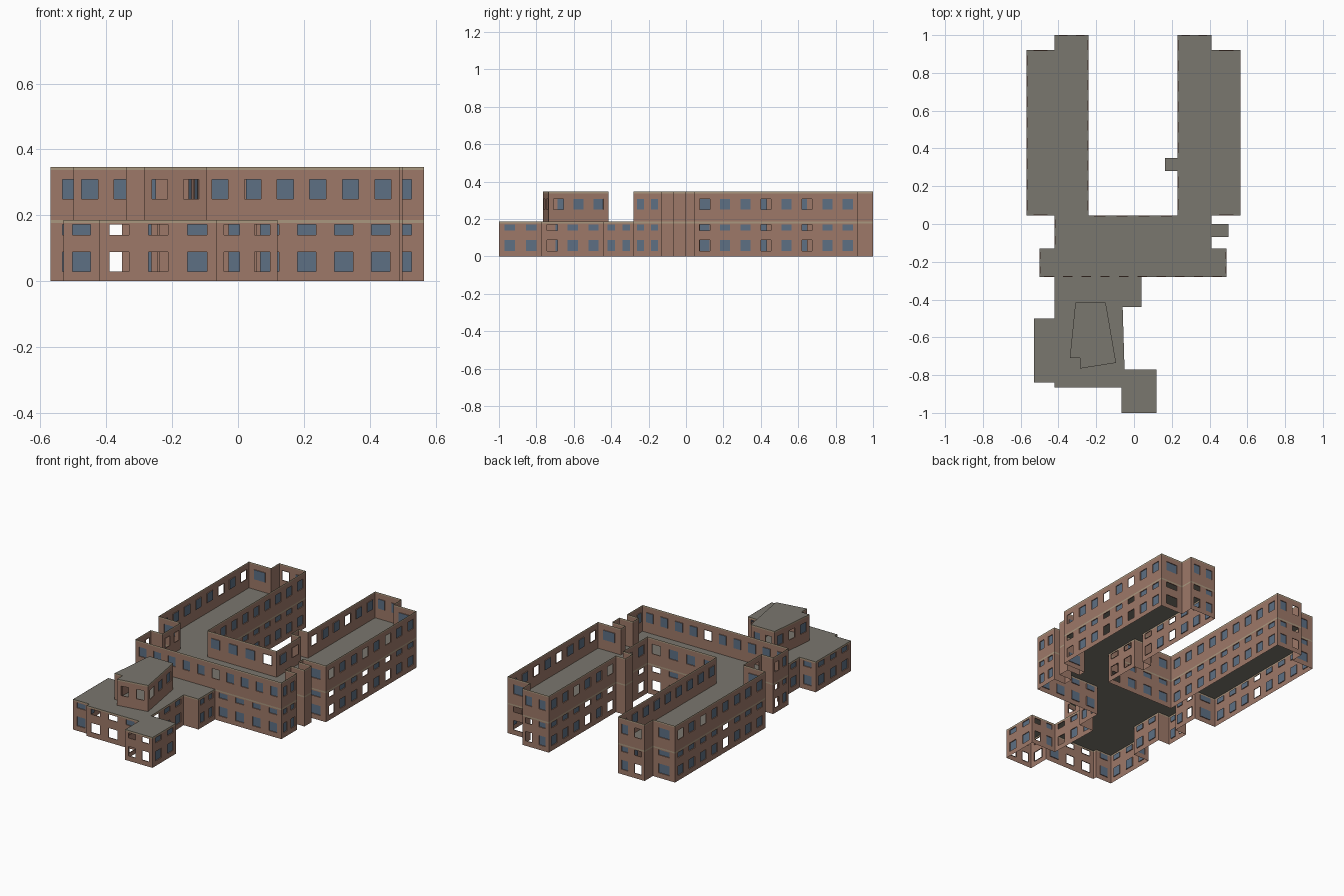
import bpy
import bmesh
import random
from mathutils import Vector

random.seed(4)
if "Cube" in bpy.data.objects:
    bpy.data.objects.remove(bpy.data.objects["Cube"])


def make_material(name, color):
    mat = bpy.data.materials.new(name)
    mat.use_nodes = True
    mat.diffuse_color = (*color, 1)
    mat.node_tree.nodes["Principled BSDF"].inputs["Base Color"].default_value = (*color, 1)
    return mat


BRICK, TRIM, GLASS, ROOF = range(4)
materials = [
    make_material("brick", (0.34, 0.19, 0.14)),
    make_material("tan trim", (0.40, 0.31, 0.21)),
    make_material("blue glass", (0.11, 0.16, 0.23)),
    make_material("grey roof", (0.195, 0.184, 0.156)),
]

# Building footprint, counter-clockwise from the front annex
outline = [
    (-.53, -.84), (-.42, -.84), (-.42, -.865), (-.065, -.865), (-.065, -1), (.12, -1),
    (.12, -.77), (-.05, -.77), (-.06, -.44), (.04, -.44), (.04, -.28), (.49, -.28),
    (.49, -.13), (.41, -.13), (.41, -.07), (.5, -.07), (.5, 0), (.41, 0),
    (.41, .045), (.565, .045), (.565, .92), (.41, .92), (.41, 1), (.23, 1),
    (.23, .35), (.165, .35), (.165, .28), (.23, .28), (.23, .045), (-.24, .045),
    (-.24, 1), (-.42, 1), (-.42, .92), (-.57, .92), (-.57, .045), (-.42, .045),
    (-.42, -.13), (-.5, -.13), (-.5, -.28), (-.42, -.28), (-.42, -.5), (-.53, -.5),
]
upper_outline = outline[11:39]
penthouse_outline = [(-.285, -.765), (-.095, -.735), (-.15, -.415),
                     (-.31, -.415), (-.34, -.71), (-.285, -.71)]

# Window counts that differ from the spacing rule, and open windows,
# both listed by the corner where the wall starts
window_counts = {(-.5, -.28): 10, (.49, -.28): 2, (-.5, -.13): 2}
open_windows = {(-.065, -1): (0, 1), (-.42, -.865): (0, 1), (-.05, -.77): (0,),
                (.565, .045): (0, 3, 5), (-.5, -.28): (5,),
                (-.285, -.765): (0, 1), (-.095, -.735): (0,)}

# Each storey: rows of (bottom, top, kind)
LOWER_ROWS = [(0, .03, "wall"), (.03, .088, "window"), (.088, .14, "wall"),
              (.14, .172, "window"), (.172, .177, "wall"), (.177, .186, "trim")]
UPPER_ROWS = [(.186, .25, "wall"), (.25, .308, "window"),
              (.308, .337, "wall"), (.337, .346, "trim")]
RECESS = 0.005


def finish(bm, name):
    bmesh.ops.remove_doubles(bm, verts=bm.verts, dist=0.0001)
    mesh = bpy.data.meshes.new(name)
    bm.to_mesh(mesh)
    bm.free()
    for mat in materials:
        mesh.materials.append(mat)
    obj = bpy.data.objects.new(name, mesh)
    bpy.context.collection.objects.link(obj)
    return obj


def add_face(bm, points, material):
    bm.faces.new([bm.verts.new(p) for p in points]).material_index = material


def rectangle(a, b, low, high):
    return [Vector((a.x, a.y, low)), Vector((b.x, b.y, low)),
            Vector((b.x, b.y, high)), Vector((a.x, a.y, high))]


def add_window(bm, corners, inward, is_open):
    """Brick reveals around a recessed pane, or around an opening."""
    inner = [c + inward * RECESS for c in corners]
    for i in range(4):
        j = (i + 1) % 4
        add_face(bm, [corners[i], corners[j], inner[j], inner[i]], BRICK)
    if not is_open:
        add_face(bm, inner, GLASS)


def add_wall(bm, start, end, rows):
    a, b = Vector((*start, 0)), Vector((*end, 0))
    length = (b - a).length
    along = (b - a).normalized()
    inward = Vector((-along.y, along.x, 0))
    count = 0
    if length > 0.1:
        count = window_counts.get(start if length > 0.14 else None, round(length / 0.105))
    hidden_side = inward.x > 0.5 or inward.y < -0.5
    opened = open_windows.get(start, ())
    if hidden_side:
        opened = [i for i in range(count) if random.random() < 0.3]
    for low, high, kind in rows:
        if kind != "window" or count == 0:
            add_face(bm, rectangle(a, b, low, high), TRIM if kind == "trim" else BRICK)
            continue
        bay = length / count
        for i in range(count):
            marks = [a + along * bay * (i + t) for t in (0, .25, .75, 1)]
            add_face(bm, rectangle(marks[0], marks[1], low, high), BRICK)
            add_window(bm, rectangle(marks[1], marks[2], low, high), inward, i in opened)
            add_face(bm, rectangle(marks[2], marks[3], low, high), BRICK)


def build_walls(name, loop, rows):
    bm = bmesh.new()
    for i, start in enumerate(loop):
        add_wall(bm, start, loop[(i + 1) % len(loop)], rows)
    return finish(bm, name)


def build_roof(name, loop, z):
    bm = bmesh.new()
    add_face(bm, [(x, y, z) for x, y in loop], ROOF)
    return finish(bm, name)


# Lower storeys and the deck above them
build_walls("lower_walls", outline, LOWER_ROWS)
build_roof("main_deck", outline, 0.1855)

# Open-topped upper storey of the main block and wings
build_walls("upper_walls", upper_outline, UPPER_ROWS)

# Roofed penthouse on the front annex
build_walls("penthouse_walls", penthouse_outline, UPPER_ROWS)
build_roof("penthouse_roof", penthouse_outline, 0.346)
